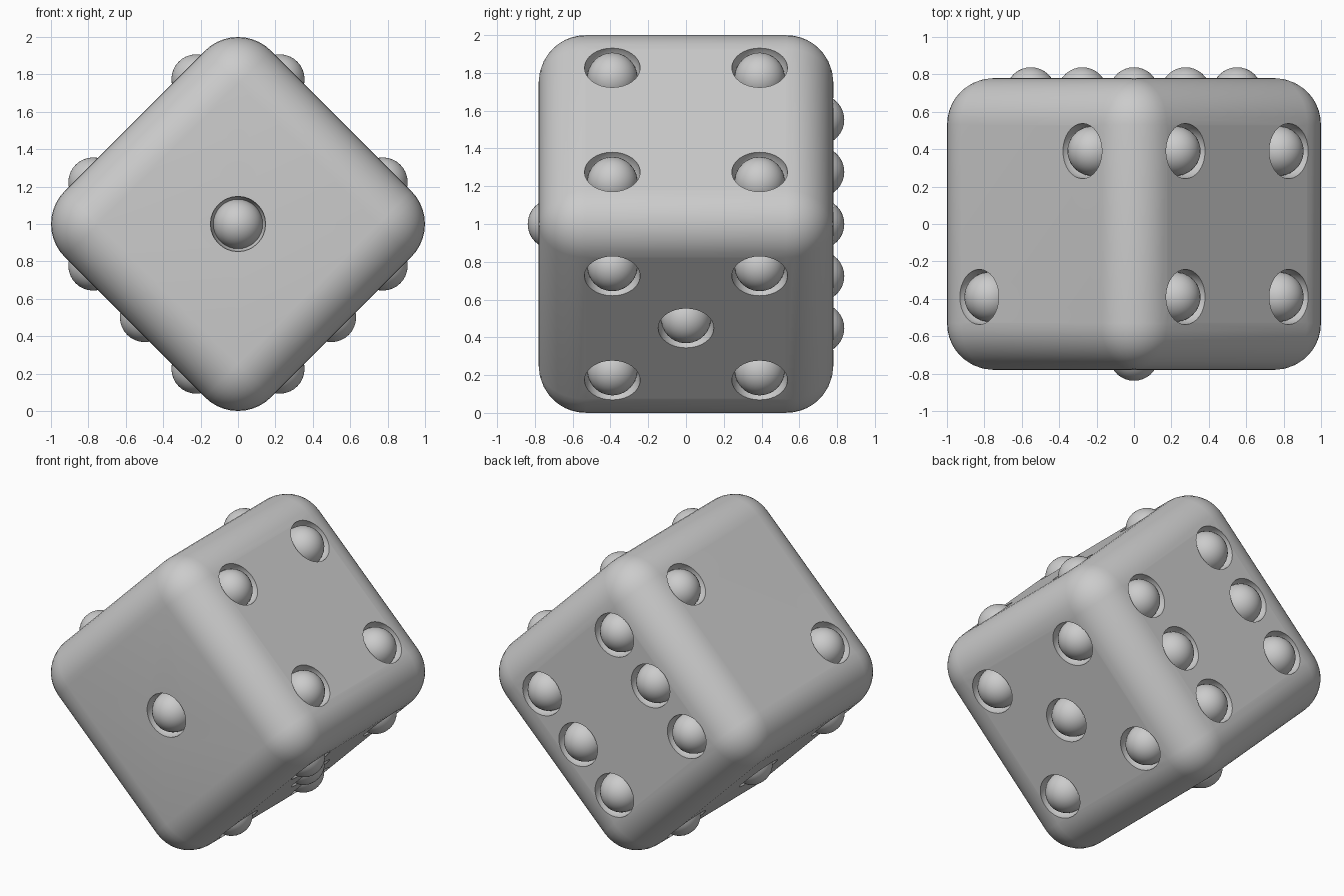
import bpy, bmesh, math
from mathutils import Matrix, Vector

if "Cube" in bpy.data.objects:
    bpy.data.objects.remove(bpy.data.objects["Cube"])

H, R = 0.78, 0.25          # half side and edge radius of the cube
P = H / 2                  # pip spacing
TILT = Matrix.Translation((0, 0, 1)) @ Matrix.Rotation(math.radians(45), 4, 'Y')


def finish(name, bm):
    me = bpy.data.meshes.new(name)
    bm.to_mesh(me)
    bm.free()
    ob = bpy.data.objects.new(name, me)
    bpy.context.collection.objects.link(ob)
    return ob


def smooth(ob):
    bpy.ops.object.select_all(action='DESELECT')
    ob.select_set(True)
    bpy.context.view_layer.objects.active = ob
    bpy.ops.object.shade_smooth_by_angle(angle=math.radians(30))


# Pip layouts per face: normal, first in-plane axis, second in-plane axis, pips
# Local +z becomes the upper right face, local +x the lower right face
X, Y, Z = Vector((1, 0, 0)), Vector((0, 1, 0)), Vector((0, 0, 1))
four = [(-1, -1), (-1, 1), (1, -1), (1, 1)]
faces = [
    (-Y, X, Z, [(0, 0)]),
    (-X, Y, Z, [(1, 1), (-1, -1)]),
    (-Z, Y, X, [(-1, -1), (0, 0), (1, 1)]),
    (Z, X, Y, four),
    (X, Y, Z, four + [(0, 0)]),
    (Y, X, Z, four + [(-1, 0), (1, 0)]),
]


def spheres(name, radius, depth):
    bm = bmesh.new()
    for n, a, b, pips in faces:
        turn = n.to_track_quat('Z', 'Y').to_matrix().to_4x4()
        for u, v in pips:
            pos = n * depth + a * u * P + b * v * P
            bmesh.ops.create_uvsphere(bm, u_segments=32, v_segments=17, radius=radius,
                                      matrix=Matrix.Translation(pos) @ turn)
    return finish(name, bm)


# Rounded cube
bm = bmesh.new()
bmesh.ops.create_cube(bm, size=2 * H)
bmesh.ops.bevel(bm, geom=bm.edges[:], offset=R, offset_type='OFFSET', segments=10,
                profile=0.5, affect='EDGES')
body = finish("die_body", bm)

# Round sockets cut into every face
cutter = spheres("socket_cutter", 0.148, H)
cutter.hide_render = True
mod = body.modifiers.new("sockets", 'BOOLEAN')
mod.operation = 'DIFFERENCE'
mod.solver = 'EXACT'
mod.object = cutter
bpy.context.view_layer.objects.active = body
bpy.ops.object.modifier_apply(modifier=mod.name)
bpy.data.objects.remove(cutter)

# Balls sitting in the sockets
pips = spheres("pips", 0.133, H - 0.075)

# Stand the die on one edge
for ob in (body, pips):
    ob.data.transform(TILT)
    smooth(ob)
